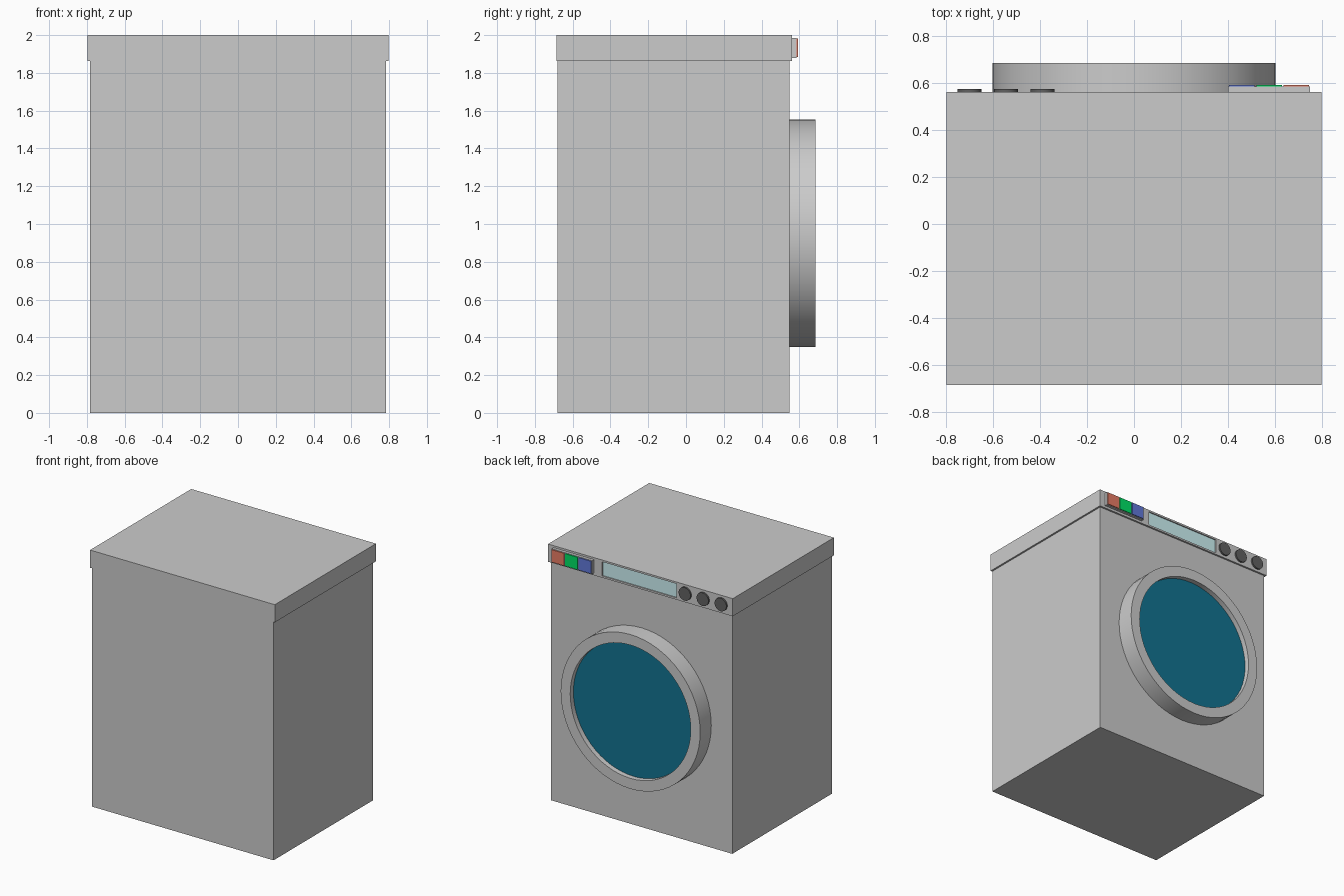
import bpy, bmesh, math
from mathutils import Matrix

if "Cube" in bpy.data.objects:
    bpy.data.objects.remove(bpy.data.objects["Cube"])


def material(name, rgb):
    m = bpy.data.materials.new(name)
    m.diffuse_color = (*rgb, 1)
    m.use_nodes = True
    m.node_tree.nodes["Principled BSDF"].inputs["Base Color"].default_value = m.diffuse_color
    return m


def add_object(name, bm, mat=None, smooth=False):
    bmesh.ops.recalc_face_normals(bm, faces=bm.faces)
    mesh = bpy.data.meshes.new(name)
    bm.to_mesh(mesh)
    bm.free()
    ob = bpy.data.objects.new(name, mesh)
    bpy.context.collection.objects.link(ob)
    if mat:
        mesh.materials.append(mat)
    if smooth:
        bpy.ops.object.select_all(action='DESELECT')
        bpy.context.view_layer.objects.active = ob
        ob.select_set(True)
        bpy.ops.object.shade_smooth_by_angle(angle=math.radians(35))
    return ob


def box(name, x, y, z, mat=None):
    """Box from (min, max) ranges on each axis."""
    bm = bmesh.new()
    bmesh.ops.create_cube(bm, size=1)
    for v in bm.verts:
        v.co = [r[0] + (c + 0.5) * (r[1] - r[0]) for r, c in zip((x, y, z), v.co)]
    return add_object(name, bm, mat)


def disc(name, x, z, radius, y0, y1, mat, segments):
    """Cylinder whose axis runs along y."""
    bm = bmesh.new()
    bmesh.ops.create_cone(bm, cap_ends=True, segments=segments, radius1=radius,
                          radius2=radius, depth=y1 - y0)
    bmesh.ops.transform(bm, verts=bm.verts, matrix=Matrix.Translation((x, (y0 + y1) / 2, z))
                        @ Matrix.Rotation(math.pi / 2, 4, 'X'))
    return add_object(name, bm, mat, True)


def ring(name, z, profile, segments):
    """Closed (radius, y) profile revolved about the y axis."""
    bm = bmesh.new()
    loops = []
    for i in range(segments):
        a = 2 * math.pi * i / segments
        loops.append([bm.verts.new((r * math.cos(a), y, z + r * math.sin(a))) for r, y in profile])
    n = len(profile)
    for i in range(segments):
        a, b = loops[i], loops[(i + 1) % segments]
        for k in range(n):
            bm.faces.new((a[k], b[k], b[(k + 1) % n], a[(k + 1) % n]))
    return add_object(name, bm, None, True)


glass = material("teal_glass", (0.006, 0.17, 0.28))
screen = material("pale_screen", (0.62, 0.9, 0.92))
dark = material("dark_knob", (0.12, 0.12, 0.12))

# Cabinet and overhanging lid
box("cabinet", (-0.783, 0.783), (-0.68, 0.548), (0, 1.87))
lid = box("lid", (-0.797, 0.797), (-0.685, 0.562), (1.862, 2.0))

# Shallow display recess in the lid's edge
cutter = box("display_cutter", (-0.31, 0.33), (0.55, 0.6), (1.876, 1.986))
cutter.hide_render = True
cutter.hide_viewport = True
cut = lid.modifiers.new("display_recess", 'BOOLEAN')
cut.object = cutter
cut.solver = 'EXACT'
box("display_screen", (-0.31, 0.33), (0.54, 0.553), (1.876, 1.986), screen)

# Porthole door
ring("door_ring", 0.952, [(0.602, 0.54), (0.602, 0.685), (0.52, 0.685), (0.52, 0.54)], 64)
disc("door_glass", 0, 0.952, 0.521, 0.545, 0.645, glass, 64)

# Control knobs
for i, x in enumerate((-0.70, -0.545, -0.39)):
    disc(f"knob_{i + 1}", x, 1.932, 0.051, 0.55, 0.575, dark, 32)

# Coloured push buttons on a backing plate
box("button_plate", (0.40, 0.75), (0.55, 0.585), (1.88, 1.985))
colours = (("blue", (0.12, 0.19, 0.7)), ("green", (0.0, 0.75, 0.13)), ("red", (0.8, 0.2, 0.13)))
for i, (name, rgb) in enumerate(colours):
    x = 0.405 + i * 0.116
    box(f"{name}_button", (x, x + 0.108), (0.58, 0.592), (1.884, 1.981),
        material(f"{name}_button", rgb))
